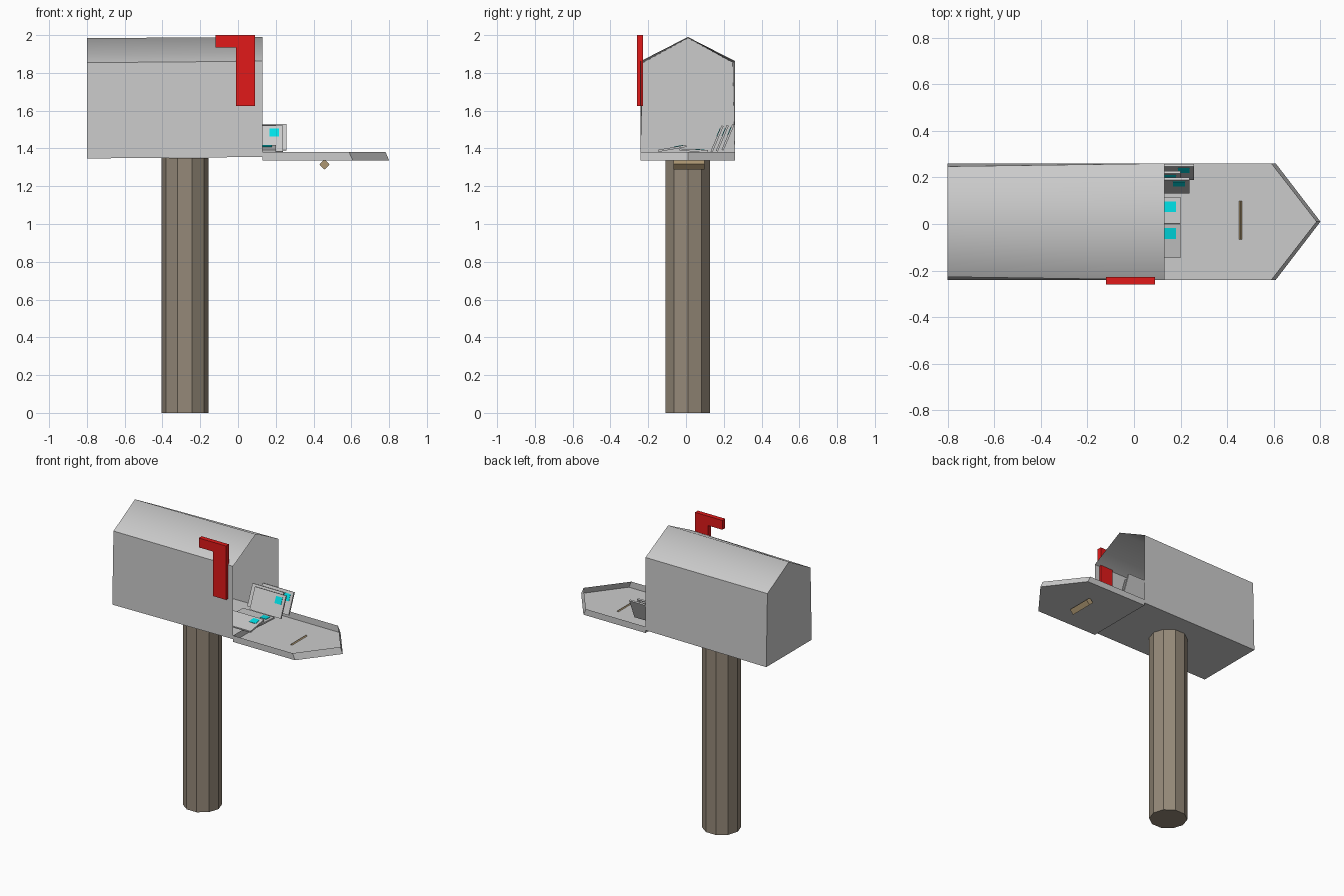
import bpy, bmesh, math
from mathutils import Matrix, Vector

if "Cube" in bpy.data.objects:
    bpy.data.objects.remove(bpy.data.objects["Cube"])


def material(name, rgb):
    m = bpy.data.materials.new(name)
    m.diffuse_color = (*rgb, 1)
    m.use_nodes = True
    m.node_tree.nodes["Principled BSDF"].inputs["Base Color"].default_value = m.diffuse_color
    return m


WOOD = material("post_wood", (0.30, 0.25, 0.19))
TAN = material("handle_tan", (0.42, 0.31, 0.17))
RED = material("flag_red", (0.75, 0.01, 0.01))
CYAN = material("stamp_cyan", (0.0, 0.75, 0.8))
PAPER = material("paper", (0.8, 0.8, 0.8))
CY = 0.01  # centre line of the box in y


def finish(name, bm, mat=None):
    bmesh.ops.recalc_face_normals(bm, faces=bm.faces)
    me = bpy.data.meshes.new(name)
    bm.to_mesh(me)
    bm.free()
    ob = bpy.data.objects.new(name, me)
    bpy.context.collection.objects.link(ob)
    if mat:
        me.materials.append(mat)
    return ob


def loft(name, lower, upper, cap_lower=True, cap_upper=True, mat=None):
    """Join two matching outlines with side faces and optional caps."""
    bm = bmesh.new()
    a = [bm.verts.new(p) for p in lower]
    b = [bm.verts.new(p) for p in upper]
    n = len(a)
    for i in range(n):
        j = (i + 1) % n
        bm.faces.new((a[i], a[j], b[j], b[i]))
    if cap_lower:
        bm.faces.new(a)
    if cap_upper:
        bm.faces.new(b)
    return finish(name, bm, mat)


def block(name, lo, hi, mat, matrix=Matrix()):
    """Box between two corners, then placed with a matrix."""
    lo, hi = Vector(lo), Vector(hi)
    bm = bmesh.new()
    bmesh.ops.create_cube(bm, size=1)
    for v in bm.verts:
        v.co = matrix @ ((lo + hi) / 2 + v.co * (hi - lo))
    return finish(name, bm, mat)


# Post: ten-sided
bm = bmesh.new()
bmesh.ops.create_cone(bm, cap_ends=True, segments=10, radius1=0.124, radius2=0.124, depth=1.35,
                      matrix=Matrix.Translation((-0.281, CY, 0.675)) @ Matrix.Rotation(math.pi / 2, 4, 'Z'))
# put a corner on the +x axis whatever the start angle of the primitive is
finish("post", bm, WOOD)


# Box: gabled sheet, closed at the back and open at the front
def gable(x, half_bottom, half_eave, z_bottom, z_eave, z_ridge):
    return [(x, CY - half_bottom, z_bottom), (x, CY + half_bottom, z_bottom),
            (x, CY + half_eave, z_eave), (x, CY, z_ridge), (x, CY - half_eave, z_eave)]


box = loft("box", gable(-0.80, 0.25, 0.237, 1.347, 1.854, 1.984),
           gable(0.13, 0.25, 0.25, 1.355, 1.862, 1.99), cap_upper=False)
bpy.context.view_layer.objects.active = box
box.select_set(True)
bpy.ops.object.shade_smooth_by_angle(angle=math.radians(58))
box.select_set(False)


# Door: shallow open tray folded down in front
def door_outline(z, shoulder, tip):
    return [(0.13, CY - 0.25, z), (shoulder, CY - 0.25, z), (tip, CY, z),
            (shoulder, CY + 0.25, z), (0.13, CY + 0.25, z)]


loft("door", door_outline(1.336, 0.608, 0.80), door_outline(1.38, 0.588, 0.782), cap_upper=False)

# Door handle: square bar turned on its corner, poking through the door
block("door_handle", (-0.0195, -0.083, -0.0195), (0.0195, 0.083, 0.0195), TAN,
      Matrix.Translation((0.458, 0.016, 1.315)) @ Matrix.Rotation(math.radians(42), 4, 'Y'))

# Flag: L-shaped plate on the side wall
outline = [(-0.01, 1.625), (0.09, 1.625), (0.09, 2.0), (-0.12, 2.0), (-0.12, 1.935), (-0.01, 1.935)]
loft("flag", [(x, -0.26, z) for x, z in outline], [(x, -0.228, z) for x, z in outline], mat=RED)


# Letters: thin slab with a stamp in the upper corner
def letter(number, end_x, y, z, lean):
    place = Matrix.Translation((end_x, y, z)) @ Matrix.Rotation(math.radians(lean), 4, 'X')
    block(f"letter_{number}", (-0.24, 0, 0), (0, 0.15, 0.011), PAPER, place)
    block(f"stamp_{number}", (-0.07, 0.085, 0.009), (-0.02, 0.132, 0.0135), CYAN, place)


for i, spec in enumerate([
        (0.20, -0.035, 1.388, -3),    # lying flat
        (0.20, -0.145, 1.382, 10),    # lying on the first
        (0.238, 0.140, 1.380, 67),    # leaning on the side wall
        (0.20, 0.168, 1.383, 67),
        (0.258, 0.198, 1.388, 67)]):
    letter(i + 1, *spec)
